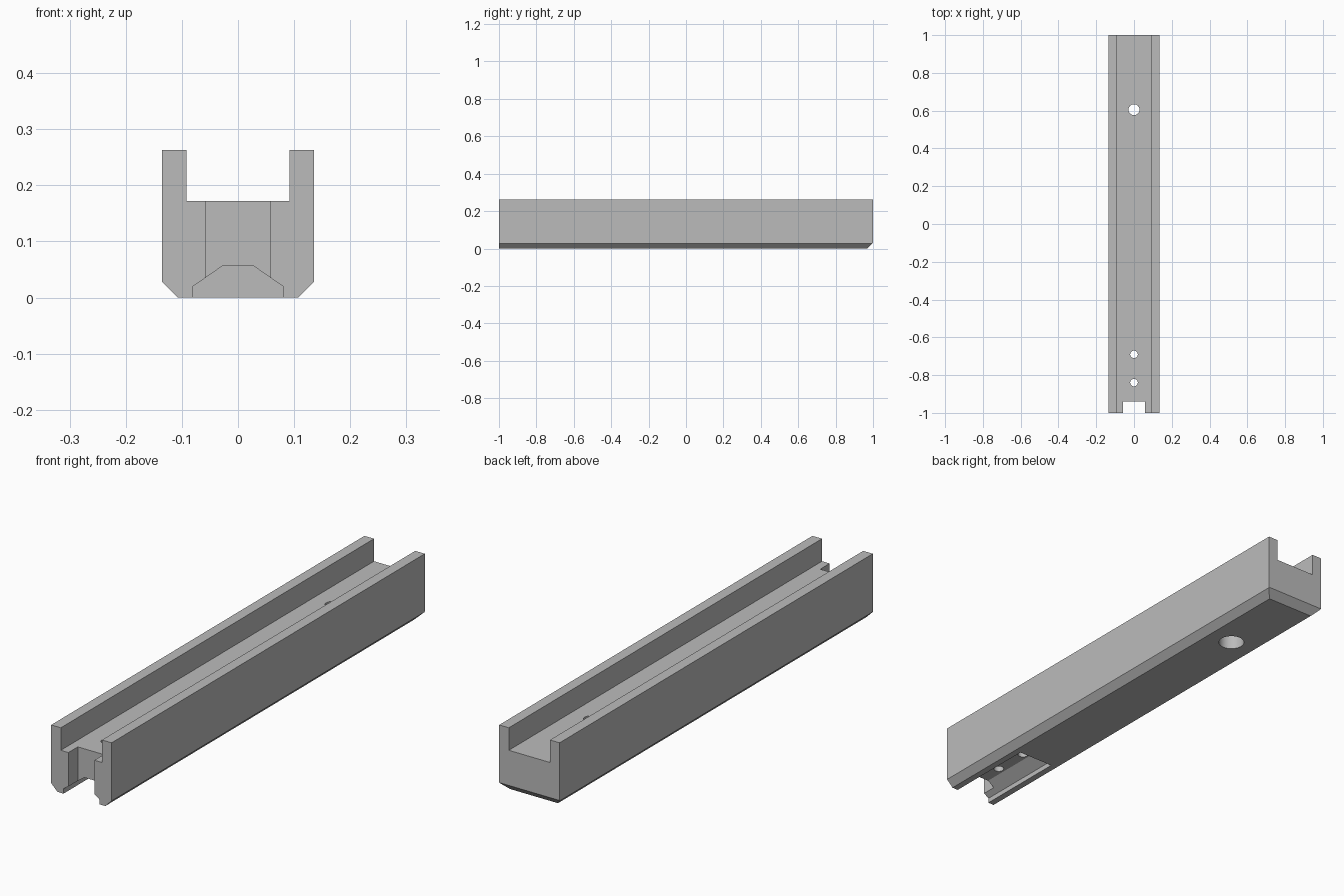
import bpy
import bmesh
from mathutils import Vector

if "Cube" in bpy.data.objects:
    bpy.data.objects.remove(bpy.data.objects["Cube"], do_unlink=True)

grey = bpy.data.materials.new("plain grey")
grey.use_nodes = True
colour = (0.5, 0.5, 0.5, 1)
grey.diffuse_color = colour
grey.node_tree.nodes["Principled BSDF"].inputs["Base Color"].default_value = colour


def make_object(name, bm):
    bmesh.ops.recalc_face_normals(bm, faces=bm.faces)
    mesh = bpy.data.meshes.new(name)
    bm.to_mesh(mesh)
    bm.free()
    mesh.materials.append(grey)
    obj = bpy.data.objects.new(name, mesh)
    bpy.context.collection.objects.link(obj)
    return obj


def prism(name, points, depth):
    """Extrude a closed outline along the depth vector."""
    bm = bmesh.new()
    face = bm.faces.new([bm.verts.new(p) for p in points])
    out = bmesh.ops.extrude_face_region(bm, geom=[face])
    verts = [v for v in out["geom"] if isinstance(v, bmesh.types.BMVert)]
    bmesh.ops.translate(bm, verts=verts, vec=Vector(depth))
    return make_object(name, bm)


def lengthwise(name, half, y0, y1):
    """Mirror a half outline (x, z) across x = 0 and run it from y0 to y1."""
    outline = half + [(-x, z) for x, z in reversed(half)]
    return prism(name, [(x, y0, z) for x, z in outline], (0, y1 - y0, 0))


def drill(name, y, radius, z0, z1):
    bm = bmesh.new()
    bmesh.ops.create_cone(bm, cap_ends=True, segments=48, radius1=radius,
                          radius2=radius, depth=z1 - z0)
    bmesh.ops.translate(bm, verts=bm.verts, vec=(0, y, (z0 + z1) / 2))
    return make_object(name, bm)


# U-shaped rail body with chamfered lower edges
rail = lengthwise("channel_rail", [(0.107, 0), (0.135, 0.028), (0.135, 0.263),
                                   (0.092, 0.263), (0.092, 0.172)], -1, 1)

cutters = [
    # chamfer under the back end
    prism("back_chamfer", [(-0.2, 0.95, -0.02), (-0.2, 1.02, 0.05), (-0.2, 1.02, -0.02)],
          (0.4, 0, 0)),
    # notch through the front end
    lengthwise("front_notch", [(0.058, -0.1), (0.058, 0.3)], -1.1, -0.94),
    # tapered recess under the front
    lengthwise("under_recess", [(0.08, -0.1), (0.08, 0.02), (0.028, 0.056)], -1.1, -0.61),
    # screw holes and counterbore
    drill("front_hole", -0.84, 0.02, -0.1, 0.3),
    drill("middle_hole", -0.69, 0.02, -0.1, 0.3),
    drill("back_hole", 0.605, 0.029, -0.1, 0.3),
    drill("back_counterbore", 0.605, 0.05, -0.1, 0.11),
]

bpy.ops.object.select_all(action="DESELECT")
rail.select_set(True)
bpy.context.view_layer.objects.active = rail
for cutter in cutters:
    cut = rail.modifiers.new(cutter.name, "BOOLEAN")
    cut.operation = "DIFFERENCE"
    cut.solver = "EXACT"
    cut.object = cutter
    bpy.ops.object.modifier_apply(modifier=cut.name)
    bpy.data.objects.remove(cutter, do_unlink=True)

bpy.ops.object.shade_smooth_by_angle(angle=0.45)
